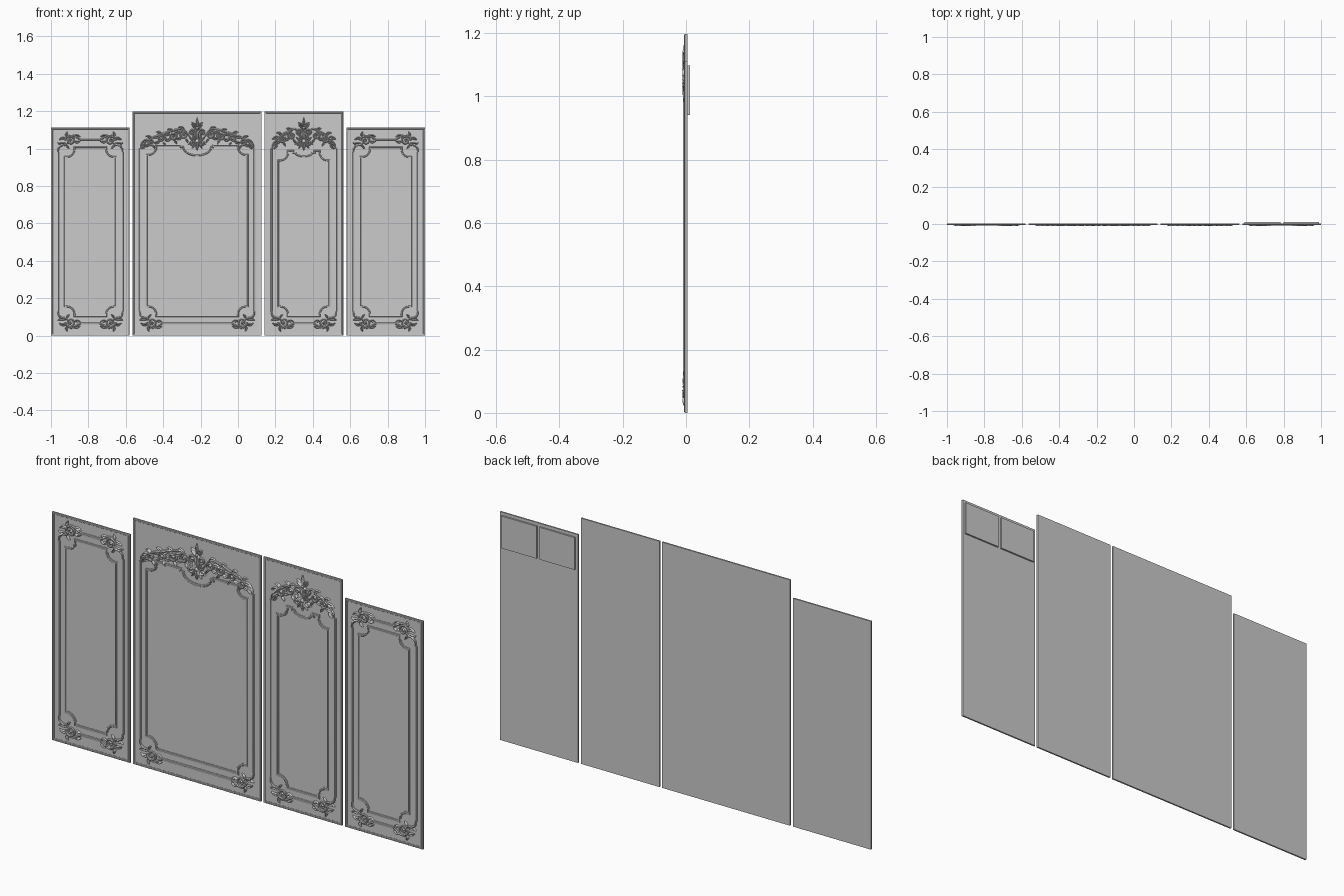
import bpy, bmesh
from math import sin, cos, pi, radians
from mathutils import Vector

if "Cube" in bpy.data.objects:
    bpy.data.objects.remove(bpy.data.objects["Cube"])

BASE = -0.002          # relief is rooted just inside the panel face
ROUND = [(-1, 0), (-.75, .65), (0, 1), (.75, .65), (1, 0)]
VEINED = [(-1, 0), (-.55, .95), (0, .5), (.55, .95), (1, 0)]
OGEE = [(-1, 0), (-1, .45), (-.6, .55), (-.35, 1), (.35, 1), (.6, .55), (1, .45), (1, 0)]


def sweep(bm, pts, prof, width, height, closed=False, taper=lambda t: 1):
    """Sweep a relief profile along an x-z path."""
    pts = [Vector(p) for p in pts]
    n, rings = len(pts), []
    for i, p in enumerate(pts):
        a = pts[i - 1] if closed or i else p
        b = pts[(i + 1) % n] if closed or i < n - 1 else p
        d1, d2 = (p - a).normalized(), (b - p).normalized()
        t = (d1 + d2).normalized()
        m = 1 / max(.6, t.dot(d2 if d2.length else d1))
        s = taper(i / (n - 1))
        rings.append([bm.verts.new((p.x - t.y * o * width * s * m, BASE - h * height * s ** .4,
                                    p.y + t.x * o * width * s * m)) for o, h in prof])
    k = len(prof)
    for i in range(n if closed else n - 1):
        r, q = rings[i], rings[(i + 1) % n]
        for j in range(k):
            bm.faces.new((r[j], r[(j + 1) % k], q[(j + 1) % k], q[j]))
    if not closed:
        bm.faces.new(rings[0])
        bm.faces.new(rings[-1])


def make(name, bm):
    bmesh.ops.recalc_face_normals(bm, faces=bm.faces)
    me = bpy.data.meshes.new(name)
    bm.to_mesh(me)
    bm.free()
    ob = bpy.data.objects.new(name, me)
    bpy.context.collection.objects.link(ob)
    bpy.ops.object.select_all(action='DESELECT')
    ob.select_set(True)
    bpy.context.view_layer.objects.active = ob
    bpy.ops.object.shade_smooth_by_angle(angle=radians(35))


def box(name, x0, x1, y0, y1, z0, z1):
    bm = bmesh.new()
    bmesh.ops.create_cube(bm, size=1)
    for v in bm.verts:
        v.co = ((x0 + x1) / 2 + v.co.x * (x1 - x0), (y0 + y1) / 2 + v.co.y * (y1 - y0),
                (z0 + z1) / 2 + v.co.z * (z1 - z0))
    make(name, bm)


def spline(ctrl, n=6):
    c = [Vector(p) for p in ctrl]
    c = [2 * c[0] - c[1]] + c + [2 * c[-1] - c[-2]]
    out = []
    for i in range(1, len(c) - 2):
        p0, p1, p2, p3 = c[i - 1:i + 3]
        for k in range(n):
            t = k / n
            out.append(.5 * (2 * p1 + (p2 - p0) * t + (2 * p0 - 5 * p1 + 4 * p2 - p3) * t * t
                             + (3 * p1 - p0 - 3 * p2 + p3) * t ** 3))
    return out + [c[-2]]


# ornament strokes; M maps local (u, v) to panel (x, z)
def stem(bm, M, ctrl, w=.006):
    sweep(bm, [M(*p) for p in spline(ctrl)], ROUND, w, .008, taper=lambda t: .35 + .65 * sin(pi * t))


def scroll(bm, M, c, r, start, turns=1.4, w=.0055):
    n = 22
    pts = []
    for i in range(n + 1):
        t = i / n
        a, q = radians(start) + turns * 2 * pi * t, r * (1 - .8 * t)
        pts.append(M(c[0] + q * cos(a), c[1] + q * sin(a)))
    sweep(bm, pts, ROUND, w, .009, taper=lambda t: 1 - .6 * t)
    bead(bm, M(*c), .006)


def leaf(bm, M, p, ang, length, w=.008, bend=50):
    u, v = p
    pts, n = [], 9
    for i in range(n + 1):
        pts.append(M(u, v))
        a = radians(ang + bend * i / n)
        u, v = u + cos(a) * length / n, v + sin(a) * length / n
    sweep(bm, pts, VEINED, w, .0095, taper=lambda t: .12 + .88 * sin(pi * t ** .75))


def bead(bm, p, r):
    g = bmesh.ops.create_uvsphere(bm, u_segments=10, v_segments=6, radius=1)
    for v in g['verts']:
        v.co = (p[0] + v.co.x * r, BASE + v.co.y * .010, p[1] + v.co.z * r)
    bmesh.ops.delete(bm, geom=[v for v in g['verts'] if v.co.y > BASE + .001], context='VERTS')


def corner_ornament(bm, M):
    stem(bm, M, [(.038, .135), (.042, .108), (.06, .094), (.078, .092), (.09, .08)])
    stem(bm, M, [(.165, .064), (.145, .058), (.125, .045), (.1, .042), (.08, .055)])
    scroll(bm, M, (.103, .07), .027, 180, 1.5)
    leaf(bm, M, (.078, .082), 150, .045, .009, 70)
    leaf(bm, M, (.08, .06), 200, .04, .008, -70)
    leaf(bm, M, (.085, .05), 250, .03, .007, 60)
    leaf(bm, M, (.12, .05), -30, .04, .008, 70)
    leaf(bm, M, (.125, .075), 20, .035, .007, -60)
    leaf(bm, M, (.085, .092), 80, .026, .006, -60)


def crest(bm, cx, half, stations, base):
    k = half / .305
    for s in (-1, 1):
        M = lambda u, v, s=s: (cx + s * u, v)
        # arched stem down to the side moulding
        arch = [(.03, 1.05), (.075, 1.103), (.13, 1.095), (.18, 1.078), (.23, 1.06), (.275, 1.035),
                (.305, .995)]
        stem(bm, M, [(u * k, v) for u, v in arch], .007)
        # rolling scrolls with leaves along the arch
        for i, (u, v, r) in enumerate(stations):
            scroll(bm, M, (u, v), r, 80 + 60 * i, 1.4 if i % 2 else -1.4)
            leaf(bm, M, (u, v + r), 60, .036, .008, -80)
            leaf(bm, M, (u + r * .7, v + r * .4), 10, .042, .009, -50)
            leaf(bm, M, (u + r * .5, v - r * .6), -40, .036, .008, 60)
            leaf(bm, M, (u - r * .3, v - r), 215, .026, .006, 50)
        leaf(bm, M, (half - .035, 1.035), -10, .045, .009, -75)
        leaf(bm, M, (half - .03, 1.025), -80, .035, .007, 60)
        # central cartouche
        scroll(bm, M, (.026, 1.085), .019, 200, -1.4)
        scroll(bm, M, (.03, base + .035), .016, 90, 1.3)
        for a, l in ((-75, .045), (-35, .045), (20, .04), (60, .04)):
            leaf(bm, M, (.008, base + .045), a, l, .008, 25)
        # finial side leaves
        leaf(bm, M, (.003, 1.115), 62, .038, .006, -50)
        leaf(bm, M, (.003, 1.11), 20, .034, .006, 40)
        leaf(bm, M, (.004, 1.105), -10, .026, .005, -50)
    M = lambda u, v: (cx + u, v)
    leaf(bm, M, (0, 1.11), 90, .055, .008, 0)
    leaf(bm, M, (0, base + .04), 270, .045, .01, 0)
    leaf(bm, M, (0, base + .05), 90, .06, .011, 0)
    bead(bm, (cx, base + .045), .012)
    bead(bm, (cx, 1.108), .008)


def frame_path(x0, x1, z0, z1, r, dip=None):
    """Closed frame with stepped concave corners and an optional dip in the top rail."""
    st = .01
    notch = [(0, r + st), (st, r + st)]
    notch += [(st + r * cos(a), st + r * sin(a)) for a in (radians(75 - 15 * i) for i in range(5))]
    notch += [(st + r, st), (st + r, 0)]
    pts = [(x0 + u, z0 + v) for u, v in notch]
    pts += [(x1 - u, z0 + v) for u, v in reversed(notch)]
    pts += [(x1 - u, z1 - v) for u, v in notch]
    if dip:
        c, (w, d) = (x0 + x1) / 2, dip
        pts += [(c + w + .012, z1), (c + w + .012, z1 - .01)]
        pts += [(c + w * cos(pi * i / 12), z1 - .01 - (d - .01) * sin(pi * i / 12)) for i in range(13)]
        pts += [(c - w - .012, z1 - .01), (c - w - .012, z1)]
    return pts + [(x0 + u, z1 - v) for u, v in reversed(notch)]


WIDE = [(.07, 1.075, .024), (.13, 1.066, .022), (.19, 1.052, .021), (.245, 1.034, .017)]
NARROW = [(.065, 1.07, .022), (.118, 1.05, .019)]
# name, x range, height, inner top, dip, crest scrolls, cartouche base
PANELS = [("left_side", -1.0, -.579, 1.112, 1.007, None, None, 0),
          ("wide", -.563, .126, 1.197, 1.018, (.075, .055), WIDE, .995),
          ("narrow", .141, .563, 1.197, .988, (.045, .03), NARROW, .995),
          ("right_side", .579, 1.0, 1.112, 1.007, None, None, 0)]

for name, x0, x1, h, top, dip, stations, base in PANELS:
    # flat board
    box(name + "_panel", x0, x1, -.003, .004, 0, h)
    # raised edge trim
    bm = bmesh.new()
    e = .006
    sweep(bm, [(x0 + e, e), (x1 - e, e), (x1 - e, h - e), (x0 + e, h - e)], OGEE, e, .004, True)
    make(name + "_edge_trim", bm)
    # outer moulding bars between the ornaments
    bm = bmesh.new()
    end = 1.0 if stations else h - .13
    for x in (x0 + .038, x1 - .038):
        sweep(bm, [(x, .13), (x, end)], OGEE, .007, .007)
    for z in [.065] + ([] if stations else [h - .065]):
        sweep(bm, [(x0 + .155, z), (x1 - .155, z)], OGEE, .007, .007)
    make(name + "_outer_moulding", bm)
    # inner moulding frame
    bm = bmesh.new()
    sweep(bm, frame_path(x0 + .074, x1 - .074, .104, top, .042, dip), OGEE, .007, .007, True)
    make(name + "_inner_moulding", bm)
    # carved ornaments
    bm = bmesh.new()
    for sx, ex in ((1, x0), (-1, x1)):
        corner_ornament(bm, lambda u, v: (ex + sx * u, v))
        if not stations:
            corner_ornament(bm, lambda u, v: (ex + sx * u, h - v))
    if stations:
        crest(bm, (x0 + x1) / 2, (x1 - x0) / 2 - .038, stations, base)
    make(name + "_carving", bm)

# two plates on the back of the right panel
box("back_plate_inner", .592, .782, .004, .012, .94, 1.097)
box("back_plate_outer", .798, .988, .004, .012, .94, 1.097)
